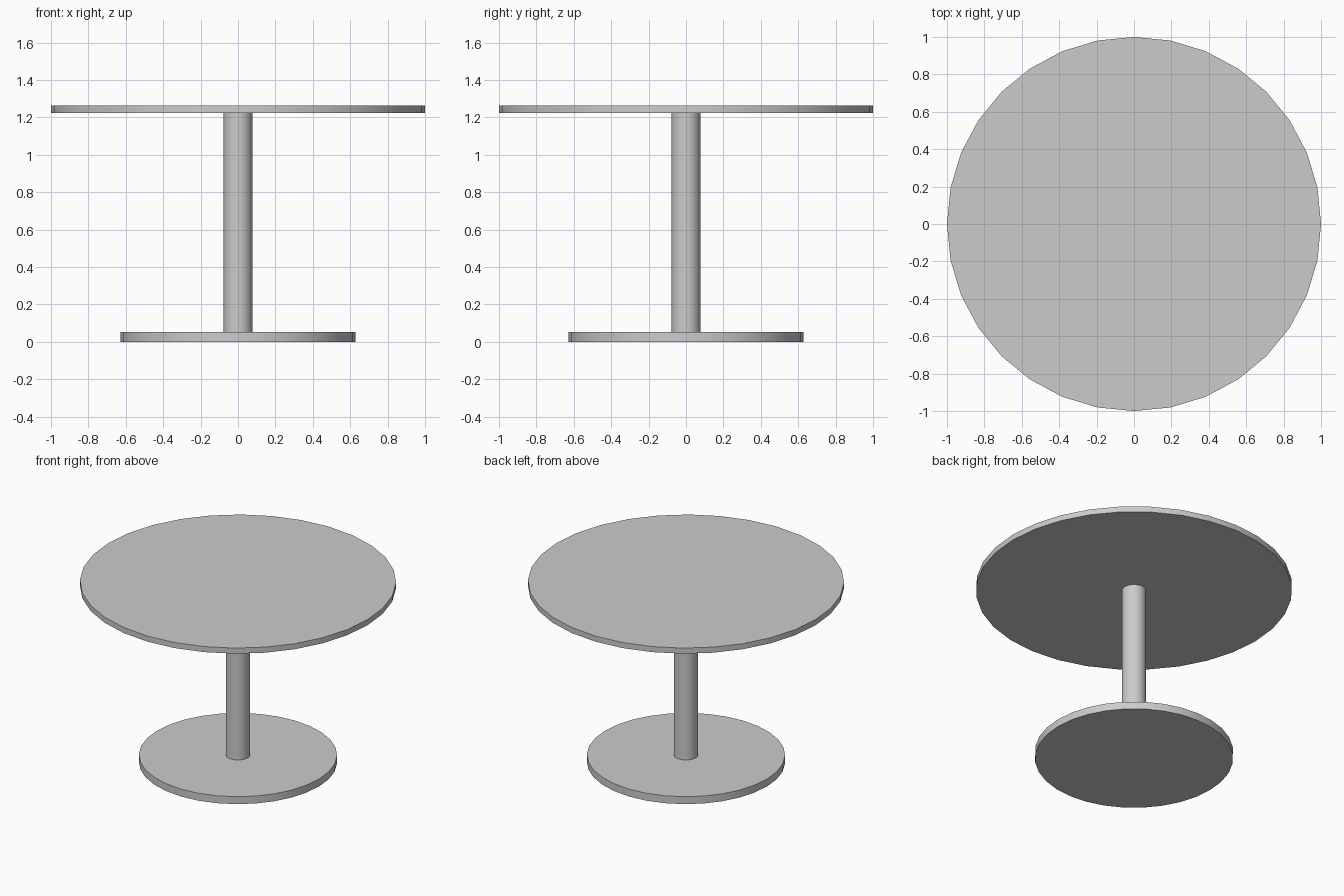
import bpy
import math

if "Cube" in bpy.data.objects:
    bpy.data.objects.remove(bpy.data.objects["Cube"])


def disc(name, radius, z0, z1, sides=32):
    """Upright cylinder between two heights, smooth sides and sharp rims."""
    bpy.ops.mesh.primitive_cylinder_add(
        vertices=sides, radius=radius, depth=z1 - z0, location=(0, 0, (z0 + z1) / 2))
    obj = bpy.context.object
    obj.name = name
    bpy.ops.object.shade_smooth_by_angle(angle=math.radians(30))
    return obj


BASE_TOP = 0.052
TOP_UNDERSIDE = 1.224

# Floor plate, central column and round table top
disc("base_plate", 0.627, 0.0, BASE_TOP)
disc("column", 0.077, BASE_TOP, TOP_UNDERSIDE)
disc("table_top", 1.0, TOP_UNDERSIDE, 1.263)
